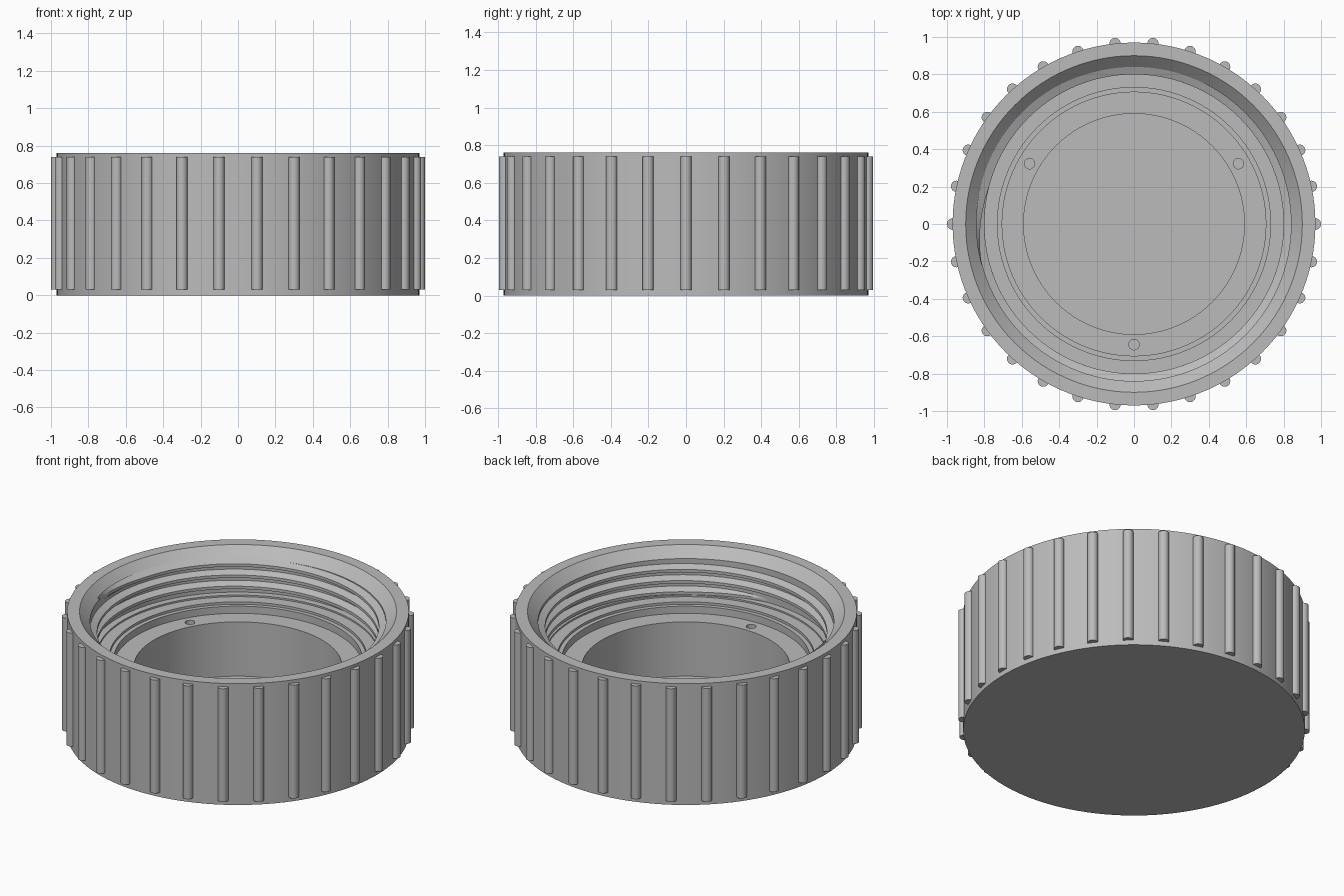
import bpy, bmesh
from math import cos, sin, pi, radians
from mathutils import Matrix, Vector

if "Cube" in bpy.data.objects:
    bpy.data.objects.remove(bpy.data.objects["Cube"], do_unlink=True)

grey = bpy.data.materials.new("plain grey plastic")
grey.use_nodes = True
colour = (0.5, 0.5, 0.5, 1)
grey.diffuse_color = colour
grey.node_tree.nodes["Principled BSDF"].inputs["Base Color"].default_value = colour


def finish(bm, name):
    bmesh.ops.recalc_face_normals(bm, faces=bm.faces[:])
    mesh = bpy.data.meshes.new(name)
    bm.to_mesh(mesh)
    bm.free()
    mesh.materials.append(grey)
    obj = bpy.data.objects.new(name, mesh)
    bpy.context.collection.objects.link(obj)
    return obj


def smooth(obj):
    bpy.ops.object.select_all(action='DESELECT')
    obj.select_set(True)
    bpy.context.view_layer.objects.active = obj
    bpy.ops.object.shade_smooth_by_angle(angle=radians(28))


def add_cylinder(bm, radius, low, high, x, y, segments):
    bmesh.ops.create_cone(bm, cap_ends=True, segments=segments,
                          radius1=radius, radius2=radius, depth=high - low,
                          matrix=Matrix.Translation((x, y, (low + high) / 2)))


# Cap body: closed profile (radius, height) turned about z
profile = [(0, 0), (0.97, 0), (0.97, 0.76), (0.9, 0.76), (0.84, 0.7),
           (0.84, 0.48), (0.73, 0.48), (0.73, 0.465), (0.705, 0.465),
           (0.705, 0.42), (0.59, 0.42), (0.59, 0.08), (0, 0.08)]
bm = bmesh.new()
verts = [bm.verts.new((r, 0, z)) for r, z in profile]
edges = [bm.edges.new(pair) for pair in zip(verts, verts[1:])]
bmesh.ops.spin(bm, geom=verts + edges, cent=(0, 0, 0), axis=(0, 0, 1),
               angle=2 * pi, steps=120, use_merge=True)
bmesh.ops.remove_doubles(bm, verts=bm.verts[:], dist=0.0001)
body = finish(bm, "cap_body")

# Three small blind holes in the inner ledge
bm = bmesh.new()
for angle in (30, 150, 270):
    a = radians(angle)
    add_cylinder(bm, 0.028, 0.32, 0.45, 0.645 * cos(a), 0.645 * sin(a), 24)
cutter = finish(bm, "hole_cutter")
cutter.hide_render = True
cut = body.modifiers.new("holes", 'BOOLEAN')
cut.operation = 'DIFFERENCE'
cut.solver = 'EXACT'
cut.object = cutter
bpy.context.view_layer.objects.active = body
bpy.ops.object.modifier_apply(modifier=cut.name)
bpy.data.objects.remove(cutter, do_unlink=True)
smooth(body)

# Screw thread: ridge section swept along a helix, starting at the front
pitch, turns, steps = 0.07, 2.8, 96
section = [(0.845, -0.029), (0.8, -0.009), (0.8, 0.009), (0.845, 0.029)]
bm = bmesh.new()
count = int(turns * steps)
rings = []
for i in range(count + 1):
    a = -pi / 2 + 2 * pi * i / steps
    z = 0.495 + pitch * i / steps
    # The ridge fades into the wall at both ends
    fade = min(1, 0.05 + min(i, count - i) / 8)
    rings.append([bm.verts.new(((0.845 - (0.845 - r) * fade) * cos(a),
                                (0.845 - (0.845 - r) * fade) * sin(a),
                                max(0.475, z + h))) for r, h in section])
for a, b in zip(rings, rings[1:]):
    for k in range(4):
        n = (k + 1) % 4
        bm.faces.new((a[k], a[n], b[n], b[k]))
bm.faces.new(rings[0])
bm.faces.new(rings[-1])
smooth(finish(bm, "screw_thread"))

# Sealing step at the foot of the thread
bm = bmesh.new()
loops = []
for r, z in [(0.8, 0.47), (0.8, 0.49), (0.845, 0.49), (0.845, 0.47)]:
    loops.append([bm.verts.new((r * cos(2 * pi * i / 120), r * sin(2 * pi * i / 120), z))
                  for i in range(120)])
for k in range(4):
    a, b = loops[k], loops[(k + 1) % 4]
    for i in range(120):
        j = (i + 1) % 120
        bm.faces.new((a[i], a[j], b[j], b[i]))
smooth(finish(bm, "thread_foot_ring"))

# Thirty grip ribs around the outside
bm = bmesh.new()
for i in range(30):
    a = 2 * pi * i / 30
    add_cylinder(bm, 0.03, 0.03, 0.74, 0.97 * cos(a), 0.97 * sin(a), 24)
smooth(finish(bm, "grip_ribs"))
